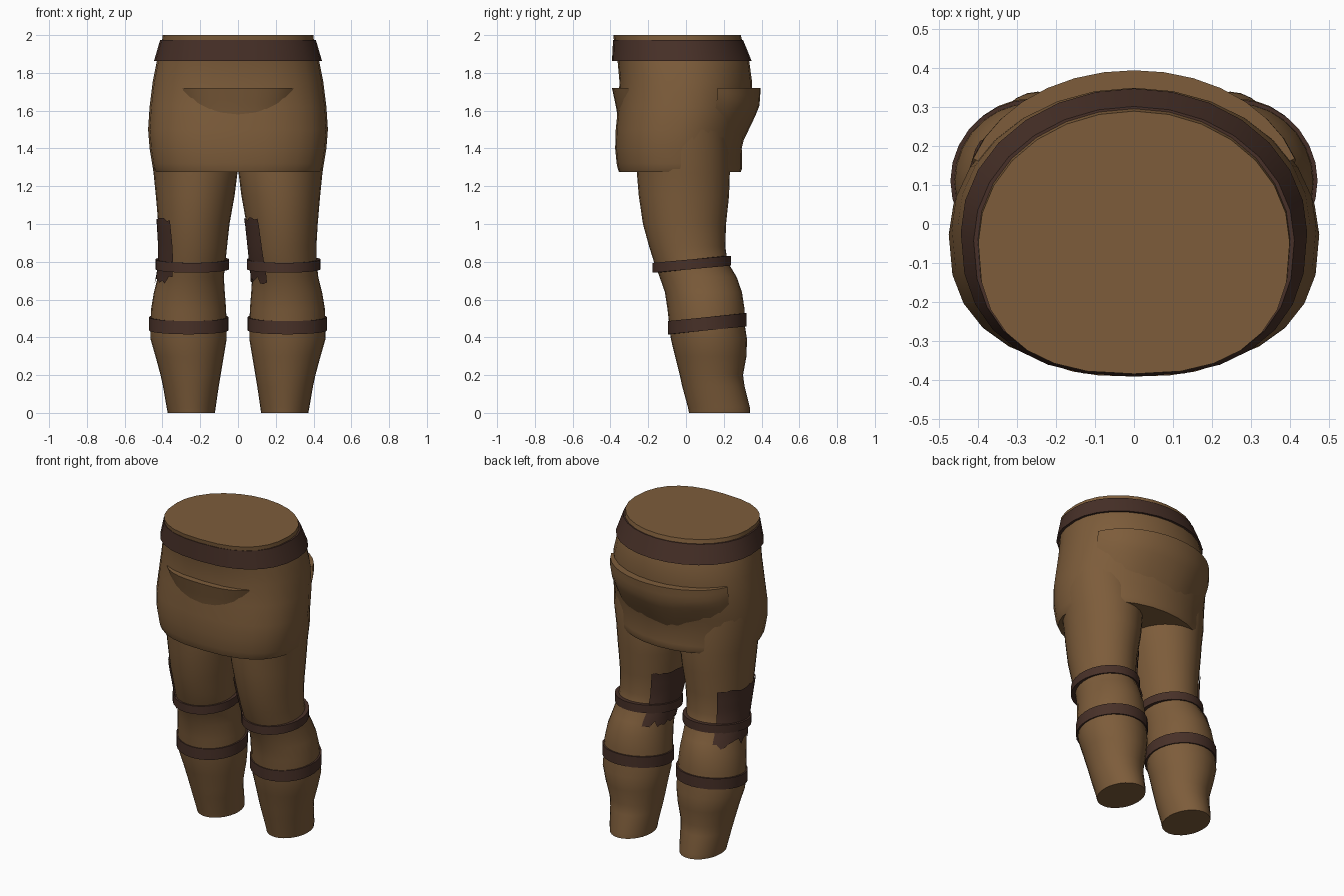
import bpy, bmesh, math, random

if "Cube" in bpy.data.objects:
    bpy.data.objects.remove(bpy.data.objects["Cube"])

random.seed(4)
SIDES = 28


def material(name, rgb):
    m = bpy.data.materials.new(name)
    m.diffuse_color = (*rgb, 1)
    m.use_nodes = True
    m.node_tree.nodes["Principled BSDF"].inputs["Base Color"].default_value = m.diffuse_color
    return m


CLOTH = material("brown cloth", (0.205, 0.108, 0.043))
LEATHER = material("dark leather", (0.064, 0.030, 0.021))

# Sections from top to bottom: z, x min, x max, y min, y max
BODY = [(2.0, -.40, .40, -.385, .29), (1.96, -.402, .402, -.38, .30),
        (1.86, -.43, .43, -.362, .335), (1.75, -.452, .452, -.352, .35),
        (1.62, -.468, .468, -.36, .345), (1.5, -.476, .476, -.372, .318),
        (1.4, -.468, .468, -.375, .295), (1.32, -.455, .455, -.367, .297),
        (1.295, -.45, .45, -.362, .297), (1.275, -.44, .44, -.355, .29)]
LEG = [(1.5, .03, .47, -.26, .22), (1.38, .01, .464, -.265, .23),
       (1.27, .003, .447, -.26, .232), (1.15, .018, .435, -.25, .228),
       (1.0, .045, .422, -.228, .212), (.88, .058, .415, -.195, .208),
       (.8, .066, .416, -.17, .22), (.72, .075, .425, -.14, .268),
       (.64, .07, .445, -.112, .296), (.55, .063, .46, -.098, .31),
       (.46, .06, .463, -.088, .312), (.39, .06, .463, -.08, .323),
       (.3, .075, .437, -.058, .32), (.2, .092, .41, -.033, .302),
       (.14, .102, .397, -.02, .31), (.03, .118, .378, .01, .338),
       (0, .122, .372, .016, .34)]


def section(table, z):
    """Interpolated section bounds at a height."""
    z = max(min(z, table[0][0]), table[-1][0])
    for a, b in zip(table, table[1:]):
        if z >= b[0]:
            t = (a[0] - z) / (a[0] - b[0])
            return [p + (q - p) * t for p, q in zip(a[1:], b[1:])]


def point(bounds, a, z, off=0, n_front=2.0):
    x0, x1, y0, y1 = bounds
    c, s = math.cos(a), math.sin(a)
    e = 2 / (n_front if s < 0 else 2.0)
    x = math.copysign(abs(c) ** e, c) * ((x1 - x0) / 2 + off)
    y = math.copysign(abs(s) ** e, s) * ((y1 - y0) / 2 + off)
    return ((x0 + x1) / 2 + x, (y0 + y1) / 2 + y, z)


def body_point(a, z, off=0):
    return point(section(BODY, z), a, z, off, 2.5)


def leg_point(side, a, z, off=0):
    x0, x1, y0, y1 = section(LEG, z)
    if side < 0:
        x0, x1 = -x1, -x0
    return point((x0, x1, y0, y1), a, z, off)


def grid(name, rows, mat, closed=True, caps=False, loop_rows=False, angle=50):
    """Skin rows of points into one smooth object."""
    bm = bmesh.new()
    vs = [[bm.verts.new(p) for p in r] for r in rows]
    pairs = list(zip(vs, vs[1:])) + ([(vs[-1], vs[0])] if loop_rows else [])
    n = len(rows[0])
    for r, q in pairs:
        for i in range(n if closed else n - 1):
            j = (i + 1) % n
            bm.faces.new((r[i], r[j], q[j], q[i]))
    if caps:
        bm.faces.new(vs[0])
        bm.faces.new(vs[-1])
    bmesh.ops.recalc_face_normals(bm, faces=bm.faces)
    me = bpy.data.meshes.new(name)
    bm.to_mesh(me)
    bm.free()
    ob = bpy.data.objects.new(name, me)
    bpy.context.collection.objects.link(ob)
    me.materials.append(mat)
    bpy.ops.object.select_all(action='DESELECT')
    ob.select_set(True)
    bpy.context.view_layer.objects.active = ob
    bpy.ops.object.shade_smooth_by_angle(angle=math.radians(angle))
    return ob


ANGLES = [2 * math.pi * i / SIDES for i in range(SIDES)]

# Hip section with the overhanging hem
grid("hips", [[body_point(a, r[0]) for a in ANGLES] for r in BODY], CLOTH, caps=True)

# Flared waist belt: outer top, outer bottom, inner bottom, inner top
belt = [(1.975, (-.412, .412, -.386, .302)), (1.862, (-.445, .445, -.392, .348)),
        (1.862, (-.425, .425, -.36, .33)), (1.975, (-.39, .39, -.37, .285))]
grid("waist_belt", [[point(b, a, z, 0, 2.4) for a in ANGLES] for z, b in belt],
     LEATHER, loop_rows=True)


def pouch(name, a0, a1, off, rim, drop, cols, shape, top=1.72):
    """Sagging pocket flap that hugs the hips and stands off at its rim."""
    rows = [[], *[[] for _ in range(7)]]
    for i in range(cols + 1):
        s = 2 * i / cols - 1
        a = math.radians(a0 + (a1 - a0) * i / cols)
        fall = drop(s)
        o = rim + off * (1 - abs(s) ** 2.5)
        rows[0].append(body_point(a, top, -.02))
        for k in range(7):
            t = k / 6
            rows[k + 1].append(body_point(a, top - fall * t, o * shape(t) - .004 * t))
    grid(name, rows, CLOTH, closed=False, angle=40)


# Deep back pouch and small front pouch
pouch("back_pouch", 28, 152, .034, .012,
      lambda s: .12 + .16 * (1 - abs(s) ** 2) + .012 * math.sin(9 * s), 14,
      lambda t: 1 - max(0, t - .3) ** 1.2 * 1.45)
pouch("front_pouch", 235, 305, .036, .002,
      lambda s: .015 + .125 * (1 - abs(s) ** 1.6), 10, lambda t: 1 - t * .9)

for side, label in ((-1, "left"), (1, "right")):
    # Trouser leg
    grid(label + "_leg", [[leg_point(side, a, r[0]) for a in ANGLES] for r in LEG],
         CLOTH, caps=True)

    # Tilted straps below the knee and around the calf
    for part, zc, h, slope, off in (("knee_strap", .787, .052, .09, .02),
                                    ("calf_strap", .472, .07, .10, .009)):
        rows = []
        for dz, o in ((h / 2, off), (-h / 2, off), (-h / 2, -.012), (h / 2, -.012)):
            row = []
            for a in ANGLES:
                z = zc + slope * .21 * math.sin(a)
                x, y, _ = leg_point(side, a, z, o)
                row.append((x, y, z + dz))
            rows.append(row)
        grid(f"{label}_{part}", rows, LEATHER, loop_rows=True)

    # Torn patch wrapped round one side of the leg
    cols, steps = 16, 10
    tops = [1.035 - random.uniform(0, .02) for _ in range(cols + 1)]
    lows = [.695 + random.uniform(-.015, .03) for _ in range(cols + 1)]
    rows = []
    for k in range(steps + 1):
        t = k / steps
        row = []
        for i in range(cols + 1):
            a = math.radians(125 + (105 + 8 * t) * i / cols)
            row.append(leg_point(side, a, tops[i] + (lows[i] - tops[i]) * t, .008))
        rows.append(row)
    grid(label + "_patch", rows, LEATHER, closed=False)
